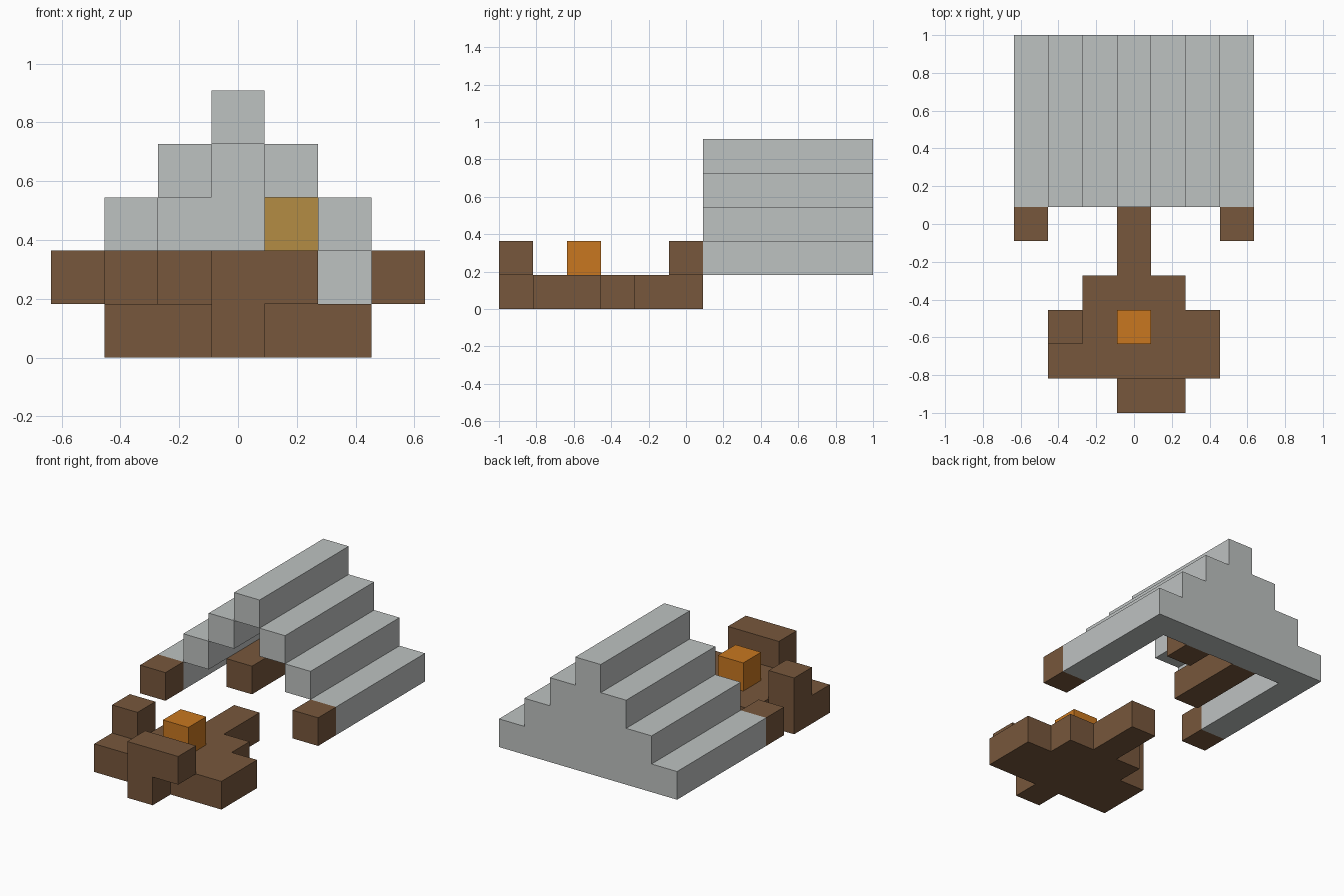
import bpy, bmesh
from mathutils import Vector

if "Cube" in bpy.data.objects:
    bpy.data.objects.remove(bpy.data.objects["Cube"], do_unlink=True)

U = 2 / 11          # edge length of one block
FRONT = -1          # y where the first row of blocks starts


def material(name, *srgb):
    rgb = [((c / 255 + 0.055) / 1.055) ** 2.4 for c in srgb]
    mat = bpy.data.materials.new(name)
    mat.use_nodes = True
    mat.diffuse_color = (*rgb, 1)
    bsdf = mat.node_tree.nodes["Principled BSDF"]
    bsdf.inputs["Base Color"].default_value = (*rgb, 1)
    bsdf.inputs["Roughness"].default_value = 0.9
    return mat


canvas = material("canvas grey", 190, 194, 193)
wood = material("wood brown", 119, 87, 60)
flame = material("flame orange", 200, 119, 32)
glow = material("lantern ochre", 180, 140, 68)


def prism(name, outline, z, height, mat):
    """Extrude a plan outline, given in blocks, from level z upwards."""
    bm = bmesh.new()
    base = bm.faces.new([bm.verts.new((x * U, FRONT + y * U, z * U)) for x, y in outline])
    top = bmesh.ops.extrude_face_region(bm, geom=[base])["geom"]
    moved = [v for v in top if isinstance(v, bmesh.types.BMVert)]
    bmesh.ops.translate(bm, verts=moved, vec=Vector((0, 0, height * U)))
    bmesh.ops.recalc_face_normals(bm, faces=bm.faces)
    mesh = bpy.data.meshes.new(name)
    bm.to_mesh(mesh)
    bm.free()
    mesh.materials.append(mat)
    obj = bpy.data.objects.new(name, mesh)
    bpy.context.collection.objects.link(obj)
    return obj


def block(name, cols, rows, level, mat):
    """Box filling the given first and last columns and rows on one level."""
    x0, x1 = cols[0] - 0.5, cols[1] + 0.5
    y0, y1 = rows[0], rows[1] + 1
    return prism(name, [(x0, y0), (x1, y0), (x1, y1), (x0, y1)], level, 1, mat)


# Ground platform with the path to the tent, symmetric in plan
half = [(.5, 0), (.5, 1), (2.5, 1), (2.5, 3), (1.5, 3), (1.5, 4), (.5, 4), (.5, 6)]
prism("ground_platform", half + [(-x, y) for x, y in reversed(half)], 0, 1, wood)

# Campfire and its seats
block("campfire", (0, 0), (2, 2), 1, flame)
block("front_seat", (0, 1), (0, 0), 1, wood)
block("side_seat", (-2, -2), (2, 2), 1, wood)

# Stepped tent roof, front posts and the closed back wall
for level in range(1, 4):
    offset = 4 - level
    for side, label in ((1, "left"), (-1, "right")):
        col = side * offset
        block(f"{label}_roof_step_{level}", (col, col), (6, 10), level, canvas)
    block(f"back_wall_{level}", (1 - offset, offset - 1), (10, 10), level, canvas)
block("roof_ridge", (0, 0), (6, 10), 4, canvas)
for col, label in ((3, "left"), (-3, "right")):
    block(f"{label}_front_post", (col, col), (5, 5), 1, wood)

# Furniture inside the tent
block("bed", (-1, -1), (7, 9), 1, wood)
block("side_table", (1, 1), (9, 9), 1, wood)
block("lantern", (1, 1), (9, 9), 2, glow)
